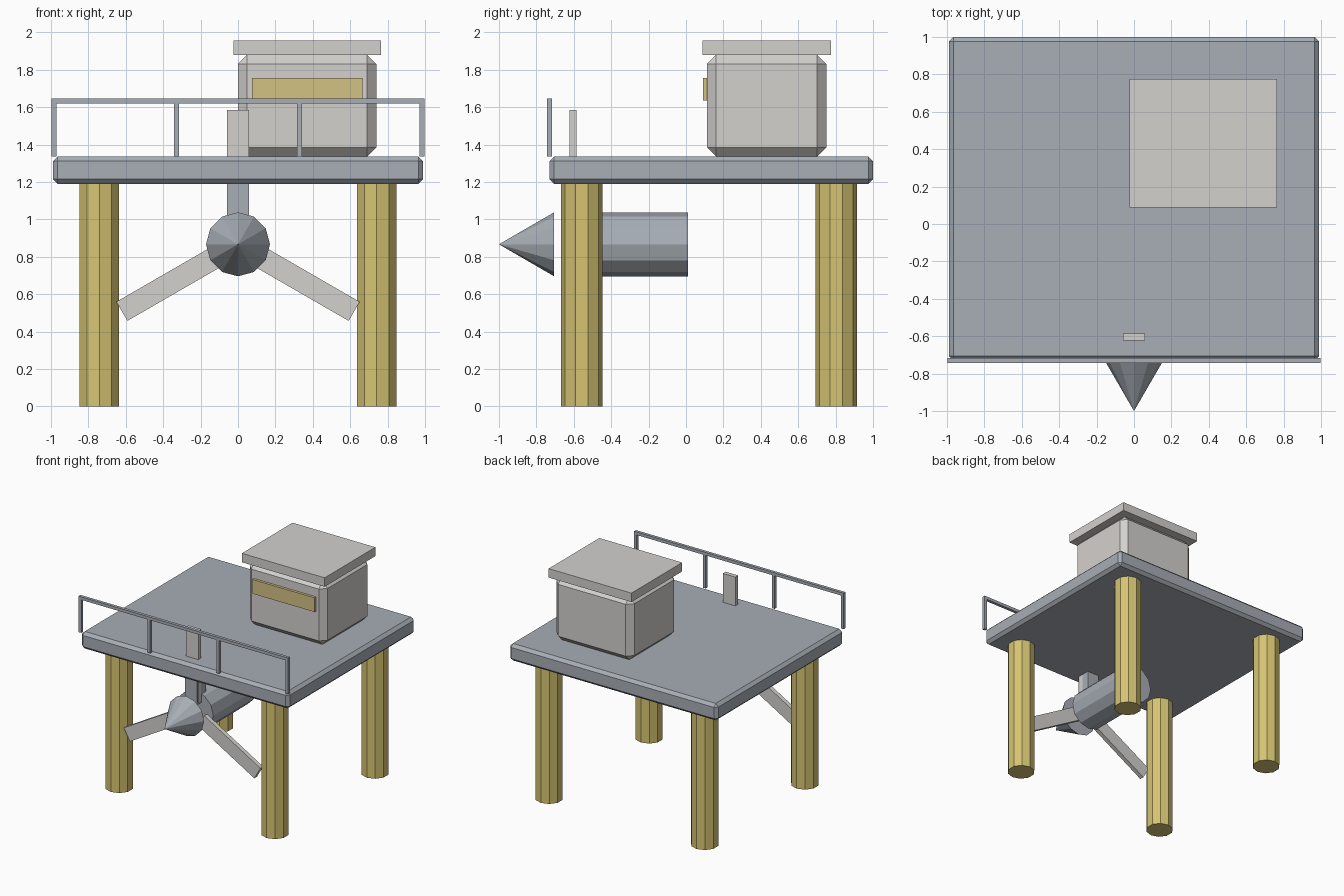
import bpy, bmesh, math
from mathutils import Matrix, Vector

if "Cube" in bpy.data.objects:
    bpy.data.objects.remove(bpy.data.objects["Cube"])


def material(name, rgb):
    m = bpy.data.materials.new(name)
    lin = [((c / 255 + 0.055) / 1.055) ** 2.4 for c in rgb]
    m.diffuse_color = (*lin, 1)
    m.use_nodes = True
    m.node_tree.nodes["Principled BSDF"].inputs["Base Color"].default_value = m.diffuse_color
    return m


GREY = material("blue_grey_metal", (168, 174, 182))
PALE = material("pale_grey_panel", (212, 209, 206))
YELLOW = material("mustard_yellow", (214, 196, 114))
GLASS = material("window_yellow", (212, 194, 132))


def finish(name, bm, mat):
    bmesh.ops.recalc_face_normals(bm, faces=bm.faces[:])
    me = bpy.data.meshes.new(name)
    bm.to_mesh(me)
    bm.free()
    me.materials.append(mat)
    ob = bpy.data.objects.new(name, me)
    bpy.context.collection.objects.link(ob)
    return ob


def box(name, lo, hi, mat, bevel=0, matrix=None):
    """Box between two corners, with optional chamfer and transform."""
    lo, hi = Vector(lo), Vector(hi)
    bm = bmesh.new()
    bmesh.ops.create_cube(bm, size=1)
    for v in bm.verts:
        v.co = (lo + hi) / 2 + v.co * (hi - lo)
    if bevel:
        bmesh.ops.bevel(bm, geom=bm.edges[:], offset=bevel, segments=1,
                        affect='EDGES', profile=0.5)
    if matrix:
        bm.transform(matrix)
    return finish(name, bm, mat)


def prism(name, start, direction, r1, r2, length, sides, turn, mat):
    """Faceted cylinder or cone growing from start along a direction."""
    bm = bmesh.new()
    bmesh.ops.create_cone(bm, cap_ends=True, segments=sides, radius1=r1,
                          radius2=r2, depth=length)
    # put a vertex at a known angle, independent of the primitive's own start
    rim = max((v.co for v in bm.verts), key=lambda c: c.xy.length)
    bm.transform(Matrix.Rotation(turn - math.atan2(rim.y, rim.x), 4, 'Z'))
    bm.transform(Matrix.Translation((0, 0, length / 2)))
    if direction != 'UP':
        angle = math.pi / 2 if direction == 'FRONT' else -math.pi / 2
        bm.transform(Matrix.Rotation(angle, 4, 'X'))
    bm.transform(Matrix.Translation(start))
    if r2 == 0:
        bmesh.ops.remove_doubles(bm, verts=bm.verts[:], dist=1e-5)
    return finish(name, bm, mat)


# platform deck and four legs
box("deck", (-0.99, -0.73, 1.19), (0.99, 1.0, 1.336), GREY, 0.025)
for side, x in (("left", -0.741), ("right", 0.741)):
    for end, y in (("front", -0.557), ("back", 0.803)):
        prism(f"{end}_{side}_leg", (x, y, 0), 'UP', 0.111, 0.111, 1.2, 10,
              math.pi / 2, YELLOW)

# cabin with roof slab and front window
box("cabin", (0.0, 0.112, 1.336), (0.74, 0.75, 1.88), PALE, 0.049)
box("cabin_roof", (-0.024, 0.087, 1.88), (0.764, 0.776, 1.957), PALE)
box("cabin_window", (0.074, 0.09, 1.635), (0.665, 0.113, 1.757), GLASS)

# front railing
box("rail_bar", (-0.997, -0.743, 1.62), (0.997, -0.717, 1.646), GREY)
for i in range(4):
    x = -0.984 + i * 0.656
    box(f"rail_post_{i + 1}", (x - 0.013, -0.743, 1.336),
        (x + 0.013, -0.717, 1.63), GREY)

# turbine under the deck: body, nose cone and hanger strut
HUB = 0.867
prism("turbine_body", (0, -0.58, HUB), 'BACK', 0.171, 0.171, 0.59, 12, 0, GREY)
prism("nose_cone", (0, -0.705, HUB), 'FRONT', 0.171, 0, 0.295, 12, 0, GREY)
box("hanger_strut", (-0.058, -0.64, 0.95), (0.058, -0.52, 1.2), GREY)

# three rotor blades
for i in range(3):
    spin = (Matrix.Translation((0, 0, HUB))
            @ Matrix.Rotation(math.radians(120 * i), 4, 'Y'))
    box(f"rotor_blade_{i + 1}", (-0.059, -0.624, 0.1), (0.059, -0.586, 0.717),
        PALE, 0, spin)
